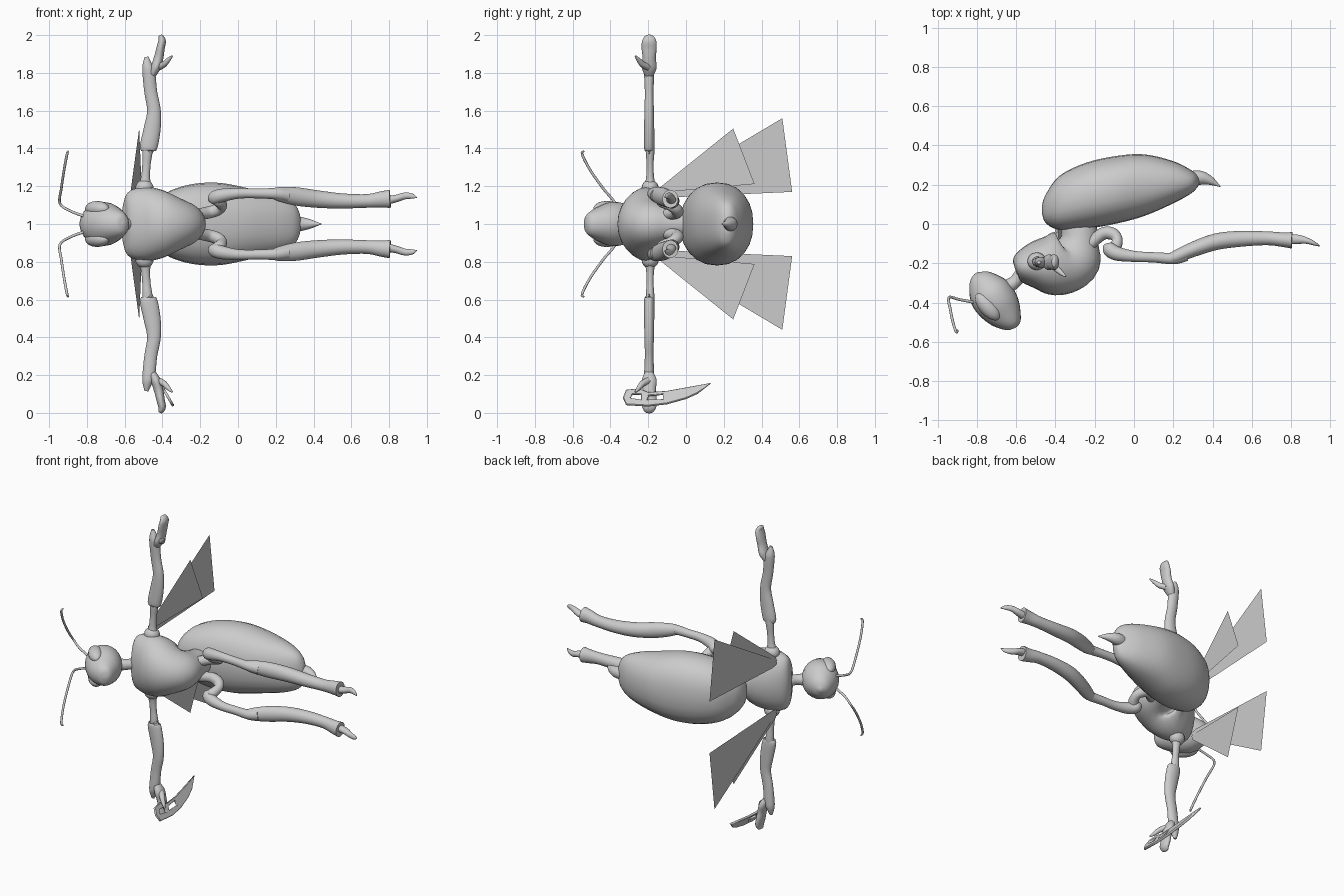
import bpy
import math
from mathutils import Vector, Matrix

cube = bpy.data.objects.get("Cube")
if cube:
    bpy.data.objects.remove(cube, do_unlink=True)

CENTRE = 1.0   # height of the symmetry plane; all parts are built around it
SIDES = 24

grey = bpy.data.materials.new("plain grey")
grey.use_nodes = True
grey.diffuse_color = (0.6, 0.6, 0.6, 1)
grey.node_tree.nodes["Principled BSDF"].inputs["Base Color"].default_value = (0.6, 0.6, 0.6, 1)


def add_mesh(name, verts, faces, mirrored=False, smooth=True):
    """Make an object, optionally mirrored across the symmetry plane."""
    mesh = bpy.data.meshes.new(name)
    mesh.from_pydata(verts, [], faces)
    mesh.materials.append(grey)
    obj = bpy.data.objects.new(name, mesh)
    obj.location.z = CENTRE
    bpy.context.collection.objects.link(obj)
    if smooth:
        bpy.ops.object.select_all(action="DESELECT")
        obj.select_set(True)
        bpy.context.view_layer.objects.active = obj
        bpy.ops.object.shade_smooth_by_angle(angle=math.radians(50))
    if mirrored:
        mod = obj.modifiers.new("mirror", "MIRROR")
        mod.use_axis = (False, False, True)
        mod.use_mirror_merge = False
    return obj


def spline(rows, steps):
    """Catmull-Rom interpolation of whole rows (position and radii)."""
    rows = [Vector(r if len(r) == 5 else (*r, r[-1])) for r in rows]
    ext = [rows[0]] + rows + [rows[-1]]
    out = []
    for a, b, c, d in zip(ext, ext[1:], ext[2:], ext[3:]):
        for i in range(steps):
            t = i / steps
            out.append((b * 2 + (c - a) * t + (a * 2 - b * 5 + c * 4 - d) * t ** 2
                        + (b * 3 - a - c * 3 + d) * t ** 3) * 0.5)
    return out + [rows[-1]]


def loft(name, rows, ref="Z", mirrored=True, steps=5, fixed=None, power=1.0):
    """Skin oval rings along a path; rows are x, y, z, side radius, ref radius."""
    ref = Vector((0, 0, 1)) if ref == "Z" else Vector((1, 0, 0))
    path = spline(rows, steps)
    pts = [Vector(p[:3]) for p in path]
    verts, faces = [], []
    for i, p in enumerate(path):
        tangent = fixed or (pts[min(i + 1, len(pts) - 1)] - pts[max(i - 1, 0)]).normalized()
        side = tangent.cross(ref).normalized()
        up = side.cross(tangent)
        for k in range(SIDES):
            ang = math.tau * k / SIDES
            c, s = math.cos(ang), math.sin(ang)
            c, s = (math.copysign(abs(v) ** power, v) for v in (c, s))
            verts.append(pts[i] + side * c * max(p[3], 0.001) + up * s * max(p[4], 0.001))
    for i in range(len(path) - 1):
        for k in range(SIDES):
            n = (k + 1) % SIDES
            a, b = i * SIDES, (i + 1) * SIDES
            faces.append((a + k, a + n, b + n, b + k))
    faces.append(tuple(reversed(range(SIDES))))
    faces.append(tuple(range(len(verts) - SIDES, len(verts))))
    return add_mesh(name, verts, faces, mirrored)


def ellipsoid(name, centre, radii, turn=0.0):
    """Mirrored ellipsoid turned about the vertical axis."""
    cx, cy, cz = centre
    axis = Vector((math.cos(turn), math.sin(turn), 0))
    rows = []
    n = 10
    for i in range(n + 1):
        a = math.pi * i / n
        p = Vector(centre) - axis * math.cos(a) * radii[0]
        rows.append((*p, math.sin(a) * radii[1], math.sin(a) * radii[2]))
    return loft(name, rows, steps=1, fixed=axis)


# Abdomen: stations of x, lower y, upper y, half height
stations = [(-.47, .06, .09, .02), (-.45, .005, .15, .09), (-.38, -.03, .245, .165),
            (-.25, -.025, .31, .21), (-.1, 0, .345, .218), (.05, .04, .355, .19),
            (.2, .105, .32, .155), (.29, .155, .275, .115), (.325, .19, .245, .06),
            (.332, .21, .225, .01)]
loft("abdomen", [(x, (lo + hi) / 2, 0, (hi - lo) / 2, h) for x, lo, hi, h in stations],
     mirrored=False, fixed=Vector((1, 0, 0)), power=0.88)
loft("stinger", [(.29, .23, 0, .04), (.34, .235, 0, .036), (.39, .22, 0, .022),
                 (.44, .19, 0, .002)], mirrored=False)

# Thorax, waist and neck
loft("thorax", [(-.607, -.225, 0, .03, .08), (-.585, -.22, 0, .075, .165),
                (-.5, -.21, 0, .125, .195), (-.4, -.205, 0, .16, .18),
                (-.31, -.17, 0, .15, .13), (-.28, -.09, 0, .1, .095),
                (-.28, -.01, 0, .09, .08), (-.28, .04, 0, .08, .07)], mirrored=False)
loft("neck", [(-.7, -.35, 0, .05), (-.62, -.305, 0, .034), (-.58, -.265, 0, .036),
              (-.54, -.23, 0, .06)], mirrored=False)

# Head with eyes and feelers
loft("head", [(-.805, -.25, 0, .01), (-.79, -.275, 0, .058, .06), (-.745, -.34, 0, .105, .11),
              (-.7, -.4, 0, .11, .115), (-.655, -.46, 0, .09, .09),
              (-.612, -.513, 0, .045, .055), (-.602, -.527, 0, .01)], mirrored=False)
ellipsoid("eyes", (-.745, -.42, .08), (.085, .045, .042), math.radians(-50))
loft("antennae", [(-.81, -.4, .04, .008), (-.89, -.385, .07, .007), (-.943, -.375, .11, .007),
                  (-.935, -.44, .19, .007), (-.92, -.51, .29, .007),
                  (-.905, -.55, .37, .007), (-.898, -.54, .385, .004)])

# Arms: shoulder, thin upper arm, flared sleeve with a pointed cuff
ellipsoid("shoulders", (-.495, -.19, .19), (.048, .045, .045))
loft("upper_arms", [(-.495, -.19, .18, .035, .045), (-.49, -.19, .24, .022, .025),
                    (-.485, -.19, .31, .018, .022), (-.48, -.19, .37, .022, .026),
                    (-.475, -.19, .43, .022, .03)], ref="X")
loft("forearm_sleeves", [(-.475, -.195, .39, .015, .02), (-.475, -.195, .4, .027, .045),
                         (-.455, -.195, .5, .027, .045), (-.445, -.195, .6, .025, .036),
                         (-.462, -.195, .7, .023, .034), (-.472, -.195, .8, .027, .034),
                         (-.48, -.195, .84, .024, .026), (-.485, -.195, .885, .008, .01)],
     ref="X")

# Hands: palm with fingers together, thumb apart
loft("hands", [(-.455, -.195, .79, .025, .02), (-.435, -.195, .83, .04, .026),
               (-.42, -.195, .88, .035, .025), (-.41, -.195, .93, .04, .022),
               (-.402, -.195, .97, .037, .02), (-.41, -.195, .995, .022, .012),
               (-.412, -.195, 1, .006, .004)], ref="X")
loft("thumbs", [(-.42, -.2, .83, .018), (-.392, -.23, .845, .016),
                (-.37, -.25, .868, .012), (-.348, -.268, .89, .004)], ref="X")

# Legs: bent hip, thin thigh, thick sleeve and a slim curved foot
loft("hips", [(-.22, -.1, .05, .03), (-.16, -.05, .06, .032), (-.11, -.05, .075, .032),
              (-.085, -.08, .095, .027), (-.1, -.125, .12, .032), (-.13, -.13, .14, .026)])
loft("thighs", [(-.15, -.11, .125, .012), (-.13, -.125, .135, .035), (-.09, -.15, .15, .036),
                (0, -.165, .162, .028), (.1, -.17, .162, .026), (.2, -.175, .16, .03),
                (.26, -.155, .152, .036)])
loft("leg_sleeves", [(.17, -.175, .16, .01), (.2, -.172, .16, .03, .034),
                     (.3, -.13, .147, .038, .048), (.42, -.09, .132, .042, .046),
                     (.55, -.075, .122, .04, .04), (.68, -.073, .122, .035, .036),
                     (.76, -.08, .13, .037, .043), (.805, -.083, .133, .042, .048)])
loft("feet", [(.75, -.08, .12, .025), (.83, -.078, .133, .024, .02),
              (.88, -.085, .148, .016, .018), (.92, -.1, .148, .01, .014),
              (.946, -.112, .14, .003)])

# Two pairs of flat wings; the inner pair leans away from the outer pair
def wing(name, lean, outline):
    verts = [(-.565 + lean * (y + .13), y, z) for y, z in outline]
    add_mesh(name, verts, [tuple(range(len(verts)))], mirrored=True, smooth=False)


wing("inner_wings", .11, [(-.14, .17), (-.13, .2), (.25, .505), (.363, .212), (-.1, .17)])
wing("outer_wings", 0, [(-.14, .15), (-.13, .18), (.51, .56), (.562, .17), (-.1, .14)])

# Curved knife with a knuckle guard, cut from a flat outline with two openings
outer = [(-.33, .08), (-.315, .118), (-.25, .125), (-.2, .105), (-.1, .112), (0, .13),
         (.12, .152), (.06, .105), (0, .078), (-.1, .05), (-.2, .038), (-.315, .045)]
grip_hole = [(-.3, .075), (-.285, .1), (-.235, .1), (-.235, .065)]
guard_hole = [(-.21, .065), (-.2, .092), (-.12, .1), (-.12, .068)]
curve = bpy.data.curves.new("knife_outline", "CURVE")
curve.dimensions, curve.fill_mode = "2D", "BOTH"
curve.extrude, curve.bevel_depth, curve.bevel_resolution = .004, .003, 0
for outline in (outer, grip_hole, guard_hole):
    sp = curve.splines.new("POLY")
    sp.points.add(len(outline) - 1)
    sp.use_cyclic_u = True
    for point, (u, v) in zip(sp.points, outline):
        point.co = (u, (v - .08) * 1.15, 0, 1)
helper = bpy.data.objects.new("knife_helper", curve)
bpy.context.collection.objects.link(helper)
bpy.context.view_layer.update()
blade = bpy.data.meshes.new_from_object(
    helper.evaluated_get(bpy.context.evaluated_depsgraph_get()))
bpy.data.objects.remove(helper, do_unlink=True)
along, across = Vector((0, 1, 0)), Vector((-.5, 0, .866))
frame = Matrix((along, across, along.cross(across))).transposed().to_4x4()
blade.transform(Matrix.Translation((-.368, 0, .08)) @ frame)
blade.materials.clear()
blade.materials.append(grey)
knife = bpy.data.objects.new("knife", blade)
bpy.context.collection.objects.link(knife)
